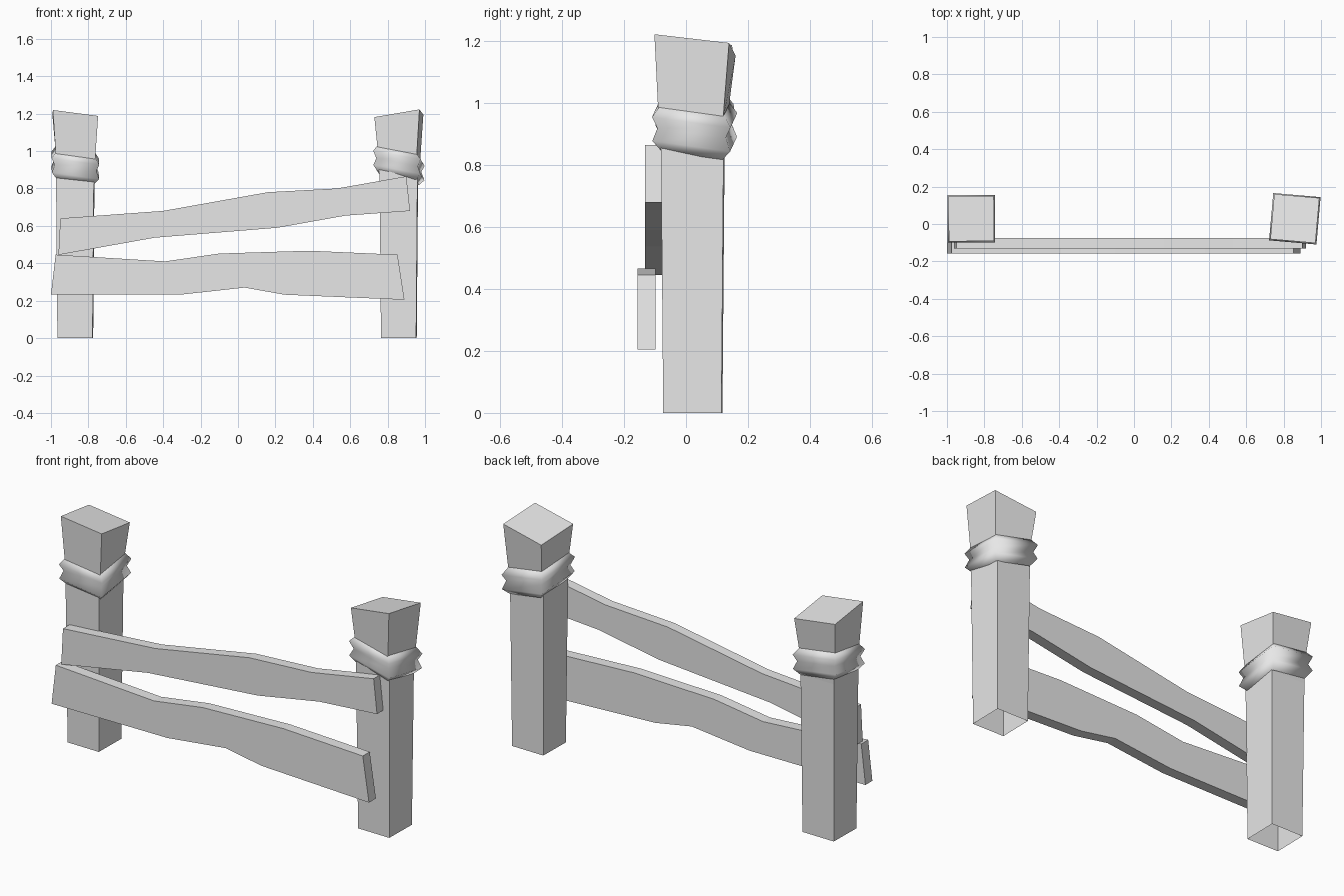
import bpy
from math import radians, cos, sin

if "Cube" in bpy.data.objects:
    bpy.data.objects.remove(bpy.data.objects["Cube"], do_unlink=True)

grey = bpy.data.materials.new("plain_grey")
grey.use_nodes = True
grey.diffuse_color = (0.8, 0.8, 0.8, 1)
grey.node_tree.nodes["Principled BSDF"].inputs["Base Color"].default_value = (0.8, 0.8, 0.8, 1)


def make(name, verts, faces, smooth=False):
    mesh = bpy.data.meshes.new(name)
    mesh.from_pydata(verts, [], faces)
    mesh.materials.append(grey)
    mesh.polygons.foreach_set("use_smooth", [smooth] * len(faces))
    obj = bpy.data.objects.new(name, mesh)
    bpy.context.collection.objects.link(obj)
    return obj


def square_ring(cx, cy, z, half, turn, slope_x=0, slope_y=0):
    """Four corners, counter-clockwise from front left, on a sloping plane."""
    c, s = cos(radians(turn)), sin(radians(turn))
    ring = []
    for sx, sy in ((-1, -1), (1, -1), (1, 1), (-1, 1)):
        dx, dy = half * (sx * c - sy * s), half * (sx * s + sy * c)
        ring.append((cx + dx, cy + dy, z + slope_x * dx + slope_y * dy))
    return ring


def loft(name, rings, cap_top=False, smooth=False):
    """Skin a stack of square rings; the bottom stays open."""
    faces = [(4 * k + i, 4 * k + (i + 1) % 4, 4 * k + 4 + (i + 1) % 4, 4 * k + 4 + i)
             for k in range(len(rings) - 1) for i in range(4)]
    if cap_top:
        n = 4 * (len(rings) - 1)
        faces.append((n, n + 1, n + 2, n + 3))
    return make(name, sum(rings, []), faces, smooth)


def post(side, cx, foot_turn, head_turn, top_slope, band_slope):
    # Slightly twisted shaft with a flared, slanted head
    loft(side + "_post", [
        square_ring(cx, 0.022, 0, 0.094, foot_turn),
        square_ring(cx, 0.022, 0.85, 0.101, foot_turn),
        square_ring(cx, 0.024, 0.98, 0.105, head_turn, *band_slope),
        square_ring(cx, 0.029, 1.188, 0.121, head_turn, *top_slope),
    ], cap_top=True)
    # Tilted wrapping with two ridges
    profile = ((-0.075, 0.099), (-0.04, 0.126), (0, 0.111), (0.037, 0.127), (0.07, 0.104))
    loft(side + "_post_wrapping",
         [square_ring(cx, 0.028, 0.925 + dz, half, head_turn, *band_slope)
          for dz, half in profile], smooth=True)


post("right", -0.87, -1, 0.5, (-0.13, -0.13), (-0.14, 0.14))
post("left", 0.86, -1, -5, (0.16, -0.13), (-0.2, -0.12))


def rail(name, top, bottom, front, back):
    """Crooked plank from upper and lower edge points."""
    n = len(top)
    verts = [(x, y, z) for y in (front, back) for edge in (bottom, top) for x, z in edge]
    fb, ft, bb, bt = 0, n, 2 * n, 3 * n
    faces = [(fb, ft, bt, bb), (fb + n - 1, bb + n - 1, bt + n - 1, ft + n - 1)]
    for i in range(n - 1):
        for a, b in ((fb, ft), (ft, bt), (bt, bb), (bb, fb)):
            faces.append((a + i, a + i + 1, b + i + 1, b + i))
    make(name, verts, faces)


rail("upper_rail",
     [(-0.95, 0.64), (-0.4, 0.68), (0.16, 0.78), (0.53, 0.8), (0.9, 0.865)],
     [(-0.96, 0.445), (-0.445, 0.537), (0.21, 0.59), (0.575, 0.655), (0.92, 0.68)],
     -0.132, -0.075)
rail("lower_rail",
     [(-0.975, 0.446), (-0.39, 0.41), (-0.1, 0.452), (0.38, 0.467), (0.853, 0.446)],
     [(-1, 0.232), (-0.31, 0.232), (0.035, 0.27), (0.25, 0.232), (0.89, 0.205)],
     -0.157, -0.098)
